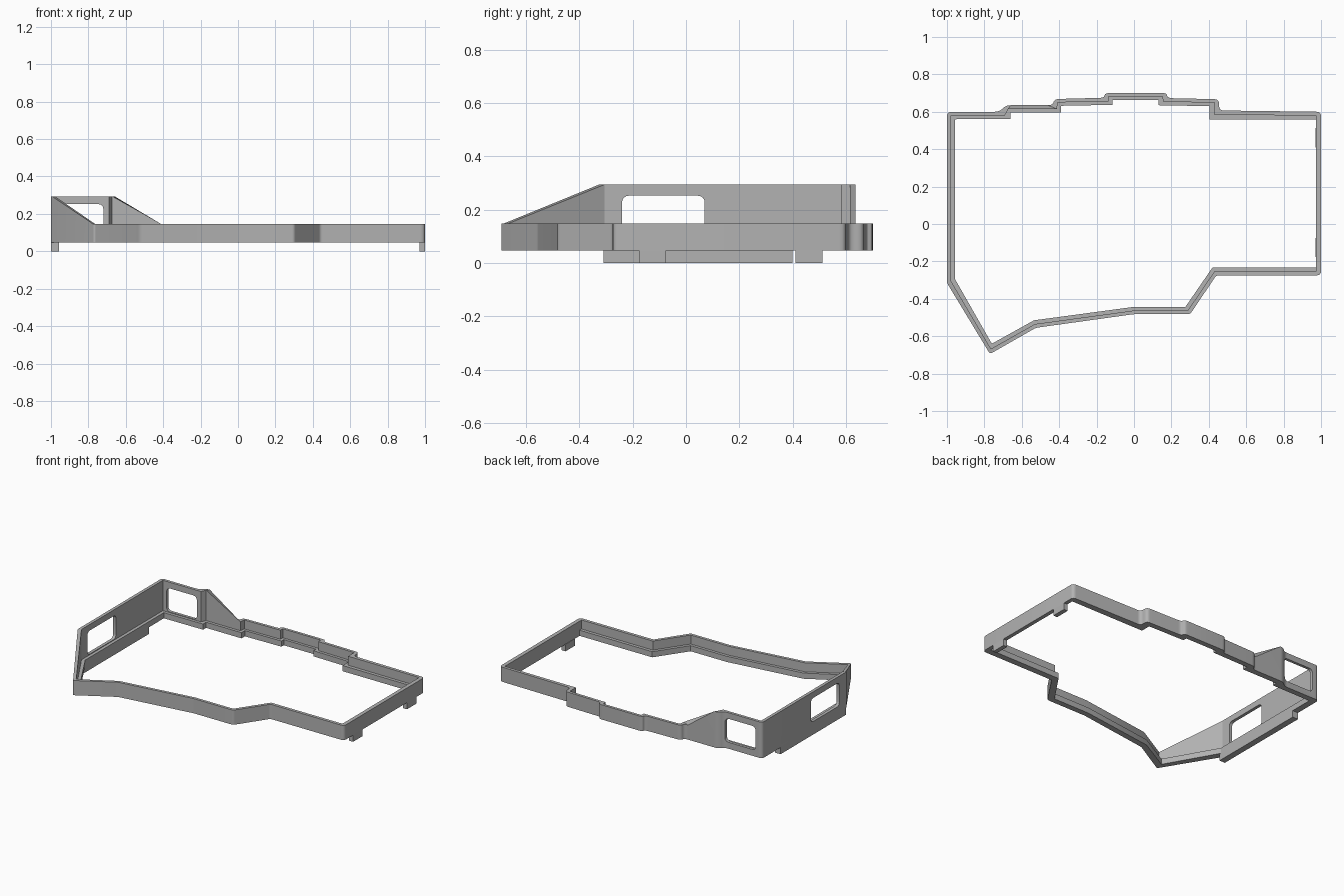
import bpy, bmesh
from mathutils import Vector

cube = bpy.data.objects.get("Cube")
if cube:
    bpy.data.objects.remove(cube, do_unlink=True)

BASE, LEDGE, RIM, TALL = 0.046, 0.085, 0.147, 0.294

grey = bpy.data.materials.new("plain grey")
grey.use_nodes = True
colour = (0.45, 0.45, 0.45, 1)
grey.diffuse_color = colour
grey.node_tree.nodes["Principled BSDF"].inputs["Base Color"].default_value = colour


def make_object(name, bm):
    bmesh.ops.recalc_face_normals(bm, faces=bm.faces)
    mesh = bpy.data.meshes.new(name)
    bm.to_mesh(mesh)
    bm.free()
    mesh.materials.append(grey)
    obj = bpy.data.objects.new(name, mesh)
    bpy.context.collection.objects.link(obj)
    return obj


def box(name, low, high, axis=None, radius=0):
    """Box between two corners; edges along the given axis can be rounded."""
    low, high = Vector(low), Vector(high)
    bm = bmesh.new()
    bmesh.ops.create_cube(bm, size=1)
    for v in bm.verts:
        v.co = (low + high) / 2 + v.co * (high - low)
    if axis is not None:
        edges = [e for e in bm.edges
                 if abs((e.verts[0].co - e.verts[1].co).normalized()[axis]) > 0.9]
        bmesh.ops.bevel(bm, geom=edges, offset=radius, segments=4,
                        profile=0.5, affect='EDGES')
    return make_object(name, bm)


def fillet(points, i, radius):
    """Five points rounding corner i of a closed outline."""
    p = points[i]
    ends = []
    for q in (points[i - 1], points[(i + 1) % len(points)]):
        d = q - p
        ends.append(p + d.normalized() * min(radius, d.length * 0.45))
    a, b = ends
    return [a * (1 - t) ** 2 + p * 2 * t * (1 - t) + b * t * t
            for t in (0, 0.25, 0.5, 0.75, 1)]


# Stations round the frame: outer x, y, inner x, y
stations = [
    (-1, .60, -.957, .56), (-.72, .60, -.66, .562), (-.685, .635, -.66, .595),
    (-.435, .635, -.39, .595), (-.425, .668, -.39, .632),
    (-.16, .675, -.115, .637), (-.155, .70, -.115, .663),
    (.175, .70, .13, .663), (.18, .673, .13, .635),
    (.455, .667, .405, .63), (.455, .607, .405, .56),
    (1, .60, .973, .56), (1, -.275, .973, -.232),
    (.44, -.275, .42, -.232), (.30, -.482, .275, -.443),
    (0, -.482, 0, -.443), (-.525, -.555, -.535, -.515),
    (-.77, -.695, -.76, -.64), (-1, -.315, -.957, -.295)]
tall_stations = (0, 1, 2, 18)
outer = [Vector(s[:2]) for s in stations]
inner = [Vector(s[2:]) for s in stations]

# Frame: stepped section lofted round the stations, raised at the tall corner
bm = bmesh.new()
sections = []
for i, (o, n) in enumerate(zip(outer, inner)):
    top = TALL if i in tall_stations else RIM
    mid = (o + n) / 2
    if o.x > 0.9:
        mid.x = n.x
    radius = 0.025 if i < 13 else 0.012
    for p in fillet(outer, i, radius):
        ring = [(p, BASE), (p, top), (mid, top), (mid, LEDGE), (n, LEDGE), (n, BASE)]
        sections.append([bm.verts.new((q.x, q.y, z)) for q, z in ring])
for i, a in enumerate(sections):
    b = sections[(i + 1) % len(sections)]
    for j in range(6):
        k = (j + 1) % 6
        bm.faces.new((a[j], a[k], b[k], b[j]))
bmesh.ops.remove_doubles(bm, verts=bm.verts, dist=0.0003)
bmesh.ops.dissolve_degenerate(bm, edges=bm.edges, dist=0.0001)
frame = make_object("frame", bm)

# Rounded window openings in the tall side and back walls
cutters = [
    box("side_window_cutter", (-1.1, -.24, .09), (-.965, .07, .252), 0, .025),
    box("back_window_cutter", (-.95, .57, .09), (-.72, .7, .252), 1, .025)]
bpy.context.view_layer.objects.active = frame
for cutter in cutters:
    mod = frame.modifiers.new("window", 'BOOLEAN')
    mod.operation = 'DIFFERENCE'
    mod.solver = 'EXACT'
    mod.object = cutter
    bpy.ops.object.modifier_apply(modifier=mod.name)
    bpy.data.objects.remove(cutter, do_unlink=True)

# Feet under both side walls
box("right_foot", (-1, -.31, 0), (-.957, .40, BASE + .002))
box("left_front_foot", (.97, -.176, 0), (1, -.075, BASE + .002))
box("left_back_foot", (.97, .41, 0), (1, .512, BASE + .002))

# Smooth the rounded corners, keep the edges crisp
bpy.ops.object.select_all(action='DESELECT')
frame.select_set(True)
bpy.context.view_layer.objects.active = frame
bpy.ops.object.shade_smooth_by_angle(angle=0.5)
